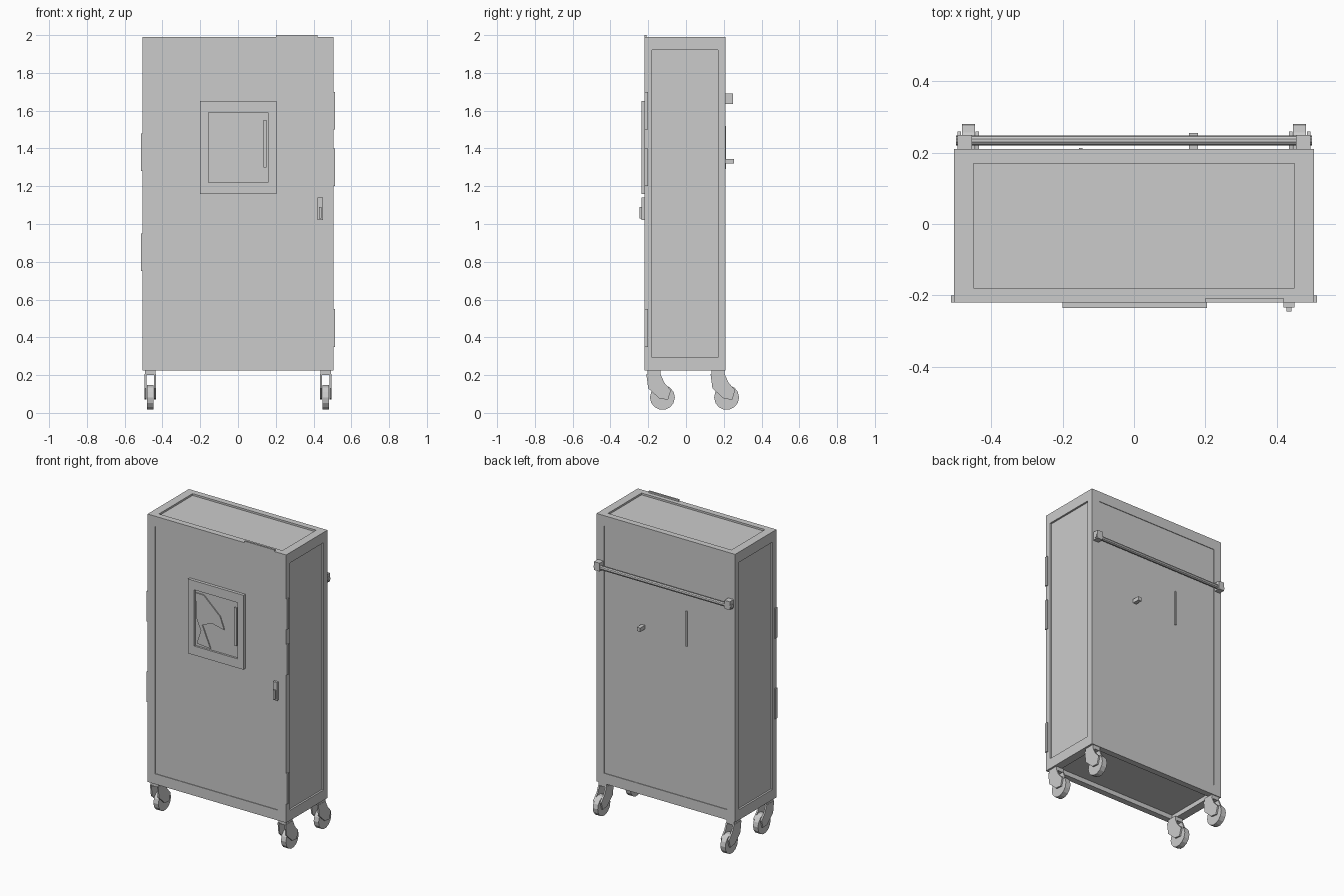
import bpy, bmesh, math
from mathutils import Vector, Matrix

old = bpy.data.objects.get("Cube")
if old:
    bpy.data.objects.remove(old, do_unlink=True)

gray = bpy.data.materials.new("light gray")
gray.use_nodes = True
COLOR = (0.6, 0.6, 0.6, 1)
gray.diffuse_color = COLOR
gray.node_tree.nodes["Principled BSDF"].inputs["Base Color"].default_value = COLOR


def finish(name, bm):
    bmesh.ops.recalc_face_normals(bm, faces=bm.faces)
    mesh = bpy.data.meshes.new(name)
    bm.to_mesh(mesh)
    bm.free()
    mesh.materials.append(gray)
    obj = bpy.data.objects.new(name, mesh)
    bpy.context.collection.objects.link(obj)
    return obj


def add_box(bm, x, y, z):
    """Add a box given its (low, high) range on each axis."""
    size = Vector([r[1] - r[0] for r in (x, y, z)])
    mid = Vector([(r[1] + r[0]) / 2 for r in (x, y, z)])
    bmesh.ops.create_cube(bm, size=1, matrix=Matrix.Translation(mid) @ Matrix.Diagonal(size).to_4x4())


def boxes(name, *ranges):
    bm = bmesh.new()
    for r in ranges:
        add_box(bm, *r)
    return finish(name, bm)


def prism(name, points, axis, low, high):
    """Extrude an outline along x (outline in y, z) or y (outline in x, z)."""
    bm = bmesh.new()
    place = (lambda p: (low, *p)) if axis == "x" else (lambda p: (p[0], low, p[1]))
    face = bm.faces.new([bm.verts.new(place(p)) for p in points])
    new = bmesh.ops.extrude_face_region(bm, geom=[face])["geom"]
    shift = Vector((high - low, 0, 0)) if axis == "x" else Vector((0, high - low, 0))
    bmesh.ops.translate(bm, verts=[v for v in new if isinstance(v, bmesh.types.BMVert)], vec=shift)
    return finish(name, bm)


# Cabinet limits and frame bar sizes
X, FRONT, BACK, LOW, TOP = 0.505, -0.22, 0.21, 0.225, 1.99
BX, BY, BZ = 0.055, 0.04, 0.068

# Panels sitting slightly behind the frame
boxes("cabinet_panels", ((-X + 0.012, X - 0.012), (FRONT + 0.004, BACK - 0.004), (LOW + 0.03, TOP - 0.012)))

# Frame of posts and rails
x_sides = ((-X, -X + BX), (X - BX, X))
y_sides = ((FRONT, FRONT + BY), (BACK - BY, BACK))
z_sides = ((LOW, LOW + BZ), (TOP - BZ, TOP))
bars = [(x, y, (LOW, TOP)) for x in x_sides for y in y_sides]
bars += [((-X + BX, X - BX), y, z) for y in y_sides for z in z_sides]
bars += [(x, (FRONT + BY, BACK - BY), z) for x in x_sides for z in z_sides]
boxes("cabinet_frame", *bars)

# Trim strip on the top front edge
boxes("top_trim", ((0.2, 0.42), (FRONT, FRONT + 0.012), (TOP, 2.0)))

# Door window: raised surround, recessed pane, broken relief
F0, F1 = -0.236, -0.214
boxes("window_surround",
      ((-0.2, -0.155), (F0, F1), (1.16, 1.65)), ((0.16, 0.205), (F0, F1), (1.16, 1.65)),
      ((-0.155, 0.16), (F0, F1), (1.16, 1.22)), ((-0.155, 0.16), (F0, F1), (1.59, 1.65)))
boxes("window_pane", ((-0.155, 0.16), (-0.223, F1), (1.22, 1.59)))
relief = [(-0.15, 1.57), (-0.09, 1.57), (0.03, 1.46), (0.06, 1.38), (-0.03, 1.4),
          (-0.1, 1.37), (-0.04, 1.23), (-0.14, 1.24), (-0.11, 1.33), (-0.14, 1.4)]
prism("window_relief", relief, "y", -0.23, -0.222)
boxes("window_sliver", ((0.135, 0.152), (-0.232, -0.222), (1.3, 1.55)))

# Door handle
boxes("door_handle", ((0.42, 0.45), (-0.235, FRONT), (1.02, 1.14)),
      ((0.428, 0.442), (-0.246, -0.235), (1.03, 1.09)))

# Hinges along the side edges
for side, heights in ((-1, (1.38, 0.85)), (1, (1.6, 1.3, 0.45))):
    for i, z in enumerate(heights):
        x = sorted((side * (X - 0.01), side * (X + 0.008)))
        boxes(f"hinge_{'left' if side > 0 else 'right'}_{i + 1}", (x, (FRONT, FRONT + 0.02), (z - 0.1, z + 0.1)))

# Push rail on the back with end brackets and pegs
bm = bmesh.new()
turn = Matrix.Translation((0, 0.234, 1.655)) @ Matrix.Rotation(math.pi / 2, 4, "Y")
bmesh.ops.create_cone(bm, cap_ends=True, segments=10, radius1=0.014, radius2=0.014, depth=1.0, matrix=turn)
finish("back_rail", bm)
for side in (-1, 1):
    boxes("rail_bracket_" + ("left" if side > 0 else "right"),
          ((side * 0.475 - 0.02, side * 0.475 + 0.02), (BACK - 0.01, 0.25), (1.635, 1.69)))
boxes("back_peg", ((0.155, 0.18), (BACK - 0.01, 0.255), (1.32, 1.345)))
boxes("back_slot_plate", ((-0.155, -0.145), (BACK - 0.01, BACK + 0.003), (1.29, 1.52)))

# Four swivel casters, each with plate, fork and wheel
fork = [(-0.04, 0.205), (0.035, 0.205), (0.055, 0.16), (0.09, 0.12), (0.075, 0.07),
        (0.03, 0.075), (-0.03, 0.13)]
for sx, left in ((-1, "right"), (1, "left")):
    for y, end in ((-0.17, "front"), (0.17, "back")):
        name, cx = f"{end}_{left}_caster", sx * 0.465
        boxes(name + "_plate", ((cx - 0.028, cx + 0.028), (y - 0.035, y + 0.035), (0.2, LOW + 0.002)))
        outline = [(y + a, z) for a, z in fork]
        for k in (-1, 1):
            prism(f"{name}_fork_{'outer' if k == sx else 'inner'}", outline, "x",
                  cx + k * 0.02, cx + k * 0.03)
        bm = bmesh.new()
        wheel = Matrix.Translation((cx, y + 0.045, 0.082)) @ Matrix.Rotation(math.pi / 2, 4, "Y")
        bmesh.ops.create_cone(bm, cap_ends=True, segments=14, radius1=0.066, radius2=0.066,
                              depth=0.036, matrix=wheel)
        finish(name + "_wheel", bm)
